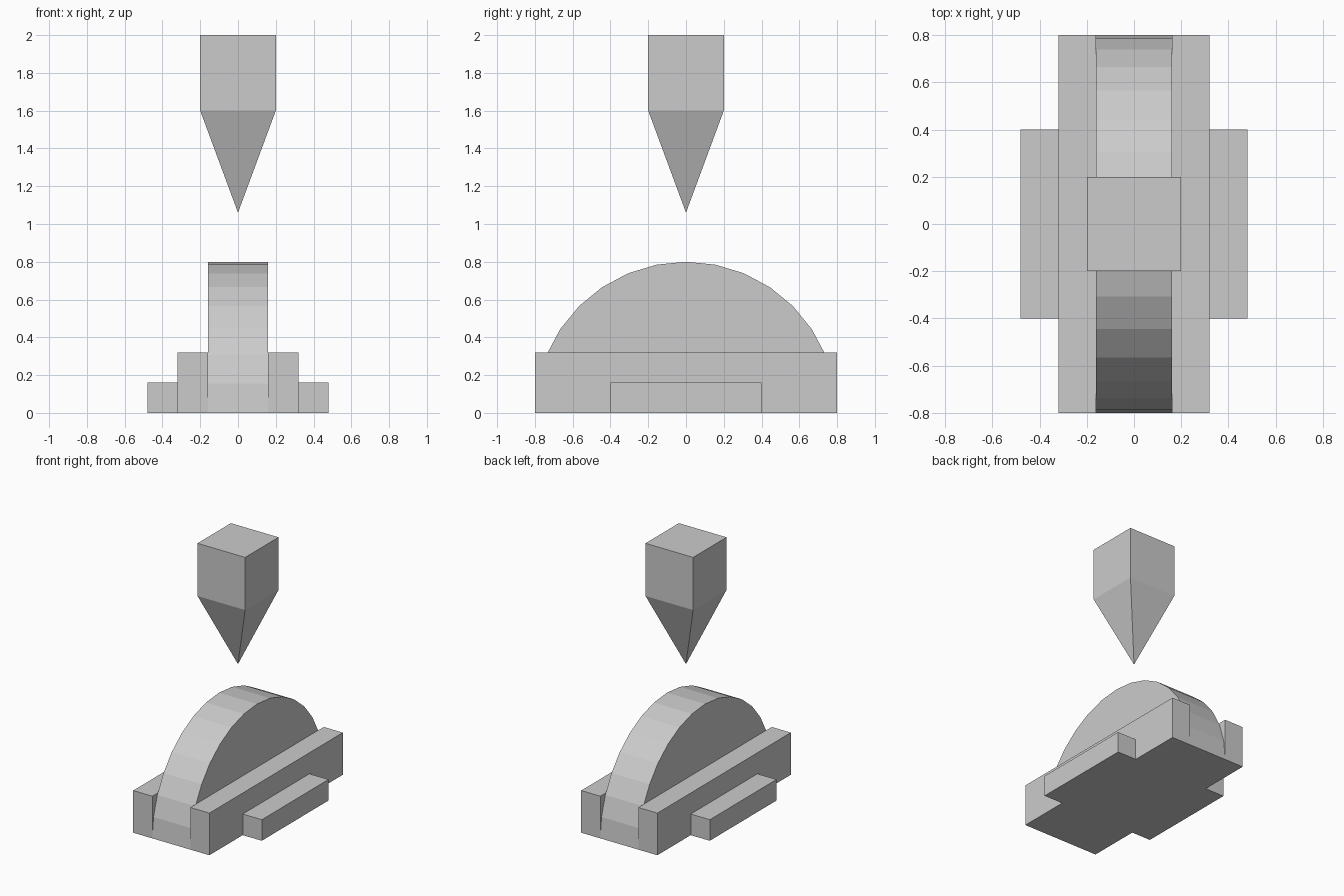
import bpy
import bmesh
import math

if "Cube" in bpy.data.objects:
    bpy.data.objects.remove(bpy.data.objects["Cube"], do_unlink=True)

# Single flat grey
grey = bpy.data.materials.new("light_grey")
grey.use_nodes = True
colour = (0.6, 0.6, 0.6, 1.0)
grey.diffuse_color = colour
grey.node_tree.nodes["Principled BSDF"].inputs["Base Color"].default_value = colour


def add_object(name, bm):
    bmesh.ops.recalc_face_normals(bm, faces=bm.faces)
    mesh = bpy.data.meshes.new(name)
    bm.to_mesh(mesh)
    bm.free()
    mesh.materials.append(grey)
    obj = bpy.data.objects.new(name, mesh)
    bpy.context.collection.objects.link(obj)
    return obj


def add_box(name, low, high):
    bm = bmesh.new()
    bmesh.ops.create_cube(bm, size=1)
    for v in bm.verts:
        v.co = [h if c > 0 else l for c, l, h in zip(v.co, low, high)]
    return add_object(name, bm)


# Half disc standing on its flat side, extruded across x
RADIUS, HALF_WIDTH, SEGMENTS = 0.8, 0.16, 16
bm = bmesh.new()
arc = [math.pi * i / SEGMENTS for i in range(SEGMENTS + 1)]
side = bm.faces.new([bm.verts.new((-HALF_WIDTH, RADIUS * math.cos(a), RADIUS * math.sin(a)))
                     for a in arc])
extruded = bmesh.ops.extrude_face_region(bm, geom=[side], use_keep_orig=True)
bmesh.ops.translate(bm, vec=(2 * HALF_WIDTH, 0, 0),
                    verts=[g for g in extruded["geom"] if isinstance(g, bmesh.types.BMVert)])
add_object("half_disc", bm)

# Stepped support bars on both sides
for label, s in (("left", 1), ("right", -1)):
    for part, x0, x1, y, z in (("inner_bar", 0.16, 0.32, 0.8, 0.32),
                               ("outer_step", 0.32, 0.48, 0.4, 0.16)):
        xs = sorted((s * x0, s * x1))
        add_box(f"{label}_{part}", (xs[0], -y, 0), (xs[1], y, z))

# Floating pointer: a square block tapering down to a point
bm = bmesh.new()
rings = [[bm.verts.new((x, y, z)) for x, y in ((-.2, -.2), (.2, -.2), (.2, .2), (-.2, .2))]
         for z in (1.6, 2.0)]
tip = bm.verts.new((0, 0, 1.06))
bm.faces.new(rings[1])
for i in range(4):
    j = (i + 1) % 4
    bm.faces.new((rings[0][i], rings[0][j], rings[1][j], rings[1][i]))
    bm.faces.new((tip, rings[0][j], rings[0][i]))
add_object("floating_pointer", bm)
